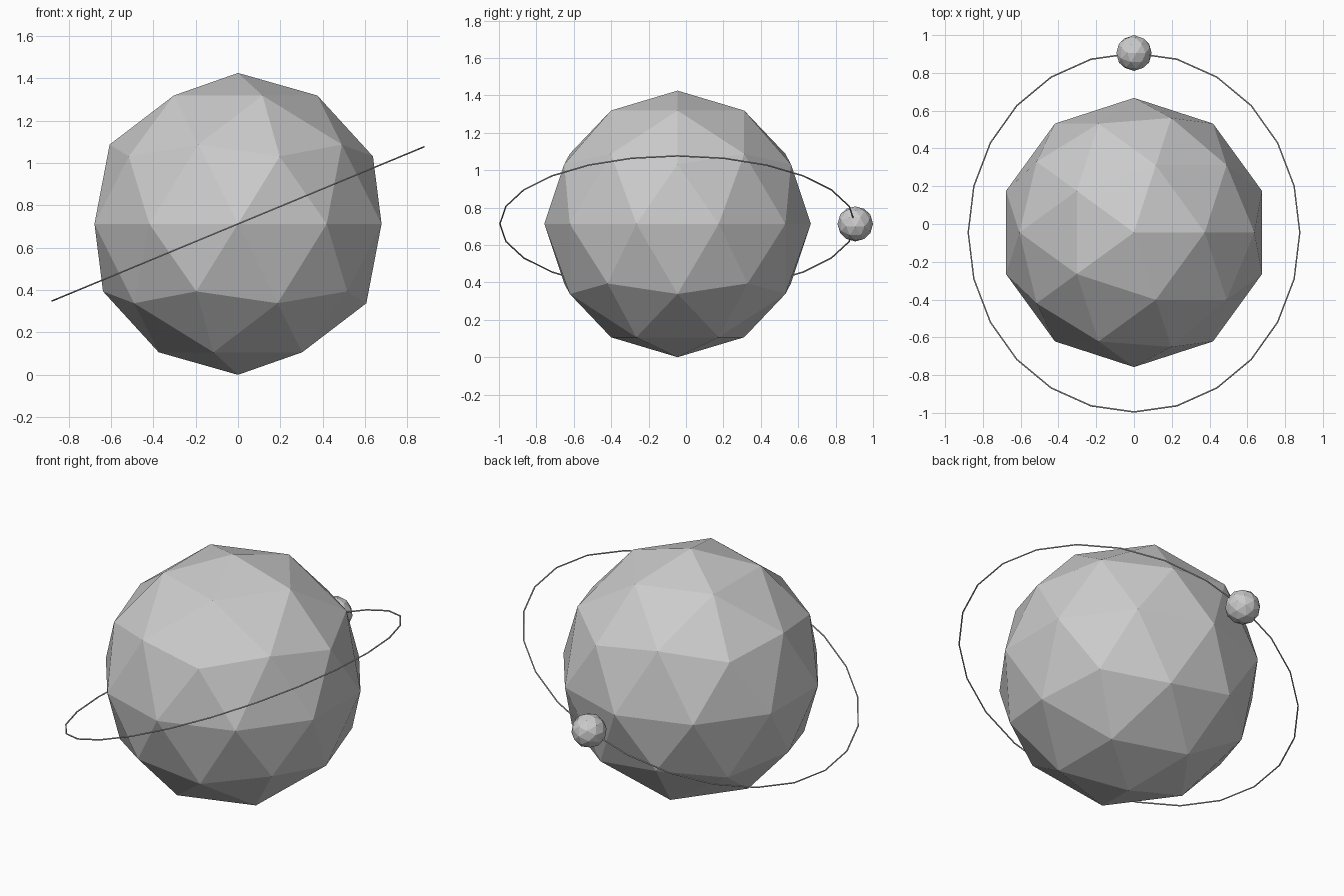
import bpy, math

if "Cube" in bpy.data.objects:
    bpy.data.objects.remove(bpy.data.objects["Cube"])

CENTER = (0, -0.045, 0.7125)
ORBIT = 0.95

# Low-poly globe
bpy.ops.mesh.primitive_ico_sphere_add(subdivisions=2, radius=0.7125, location=CENTER)
bpy.context.object.name = "planet"

# Thin tilted orbit ring with 24 straight segments
bpy.ops.mesh.primitive_torus_add(
    major_segments=24, minor_segments=6, major_radius=ORBIT, minor_radius=0.004,
    location=CENTER, rotation=(0, -math.radians(22.5), 0))
bpy.context.object.name = "orbit_ring"

# Small moon sitting on the ring at the back
bpy.ops.mesh.primitive_ico_sphere_add(
    subdivisions=2, radius=0.095, location=(0, CENTER[1] + ORBIT, CENTER[2]),
    rotation=(0, -math.radians(22.5), 0))
bpy.context.object.name = "moon"
